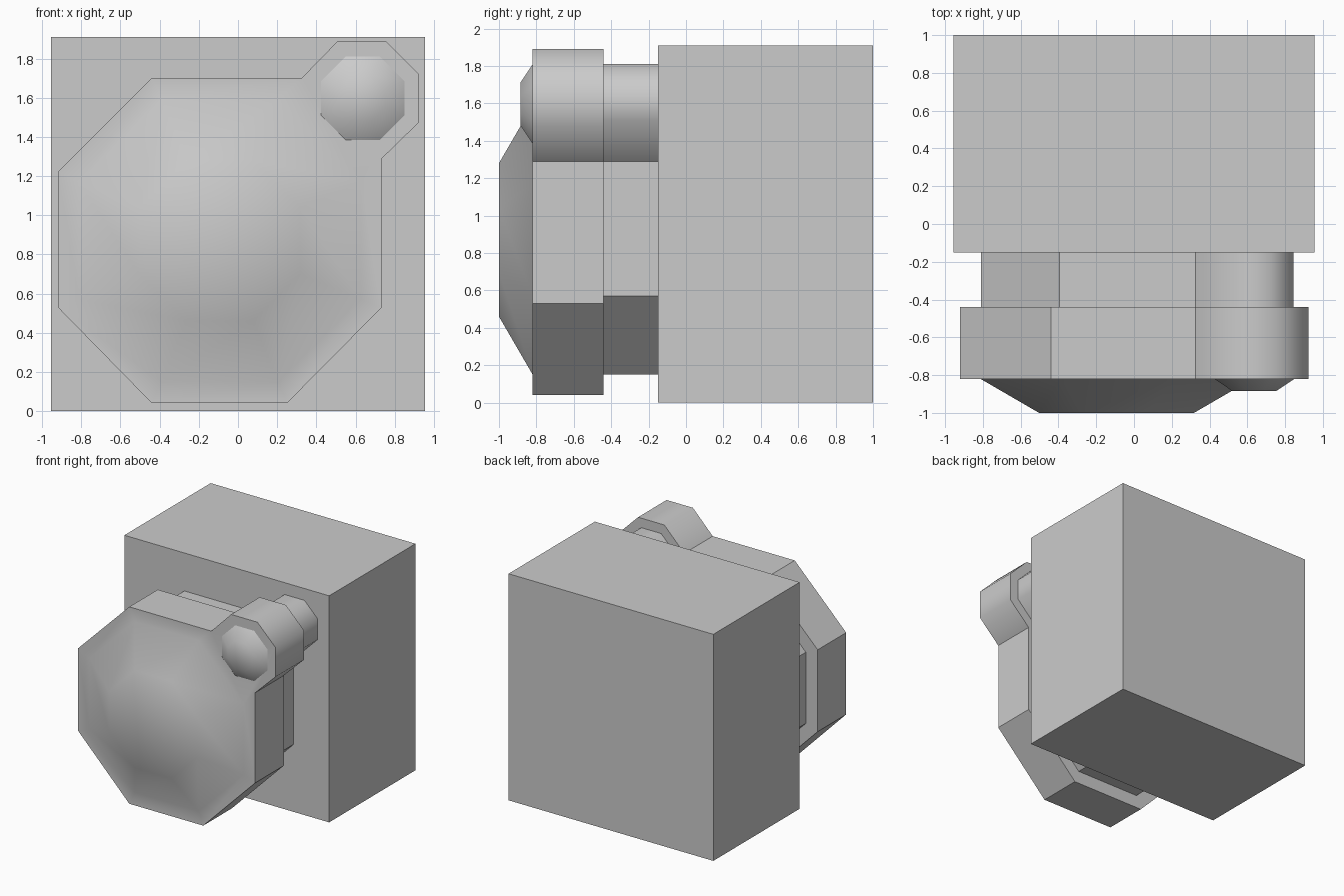
import bpy, bmesh, math

if "Cube" in bpy.data.objects:
    bpy.data.objects.remove(bpy.data.objects["Cube"])

grey = bpy.data.materials.new("light grey")
grey.diffuse_color = (0.6, 0.6, 0.6, 1)
grey.use_nodes = True
grey.node_tree.nodes["Principled BSDF"].inputs["Base Color"].default_value = grey.diffuse_color


def finish(bm, name):
    bmesh.ops.recalc_face_normals(bm, faces=bm.faces)
    me = bpy.data.meshes.new(name)
    bm.to_mesh(me)
    bm.free()
    me.materials.append(grey)
    ob = bpy.data.objects.new(name, me)
    bpy.context.collection.objects.link(ob)
    return ob


def octagon(cx, cz, a):
    """Corners from lower left, running bottom, right, top."""
    h = a * math.tan(math.pi / 8)
    return [(cx + x, cz + z) for x, z in
            [(-a, -h), (-h, -a), (h, -a), (a, -h), (a, h), (h, a), (-h, a), (-a, h)]]


def ring(bm, pts, y):
    return [bm.verts.new((x, y, z)) for x, z in pts]


def bridge(bm, a, b):
    n = len(a)
    return [bm.faces.new((a[i], a[(i + 1) % n], b[(i + 1) % n], b[i])) for i in range(n)]


def housing(pts, y_front, y_back):
    """Octagon with a lobe; the lobe is rounded, all other corners are sharp."""
    bm = bmesh.new()
    front, back = ring(bm, pts, y_front), ring(bm, pts, y_back)
    bridge(bm, front, back)
    bm.faces.new(back)
    for f in bm.faces:
        f.smooth = True
    for e in bm.edges:
        e.smooth = False
    for i in range(5, 9):
        bm.edges.get((front[i], back[i])).smooth = True
    return bm, front


def cap(bm, base, cx, cz, a, y):
    top = ring(bm, octagon(cx, cz, a), y)
    for f in bridge(bm, base, top) + [bm.faces.new(top)]:
        f.smooth = True


# rear block
bm = bmesh.new()
bmesh.ops.create_cube(bm, size=1)
for v in bm.verts:
    v.co = (v.co.x * 1.91, v.co.y * 1.15 + 0.425, v.co.z * 1.91 + 0.955)
finish(bm, "rear_block")

# neck, slightly embedded at both ends
neck = [(-0.81, 0.57), (-0.395, 0.15), (0.21, 0.15), (0.625, 0.57), (0.625, 1.29),
        (0.845, 1.51), (0.845, 1.69), (0.725, 1.81), (0.54, 1.81), (0.325, 1.59),
        (-0.395, 1.59), (-0.81, 1.17)]
bm, front = housing(neck, -0.45, -0.14)
bm.faces.new(front)
finish(bm, "neck")

# front housing with a large faceted dome blended into its face
head = [(-0.92, 0.53), (-0.44, 0.04), (0.25, 0.04), (0.735, 0.53), (0.735, 1.29),
        (0.925, 1.475), (0.925, 1.72), (0.755, 1.89), (0.51, 1.89), (0.325, 1.70),
        (-0.44, 1.70), (-0.92, 1.22)]
bm, front = housing(head, -0.82, -0.44)
base = ring(bm, octagon(-0.0925, 0.87, 0.72), -0.82)
anchors = [0, 1, 2, 3, 4, 9, 10, 11, 12]
for i in range(8):
    outer = [front[k % 12] for k in range(anchors[i], anchors[i + 1] + 1)]
    bm.faces.new(outer + [base[(i + 1) % 8], base[i]]).smooth = True
cap(bm, base, -0.0925, 0.87, 0.41, -1.0)
finish(bm, "front_housing")

# small lens on the lobe
bm = bmesh.new()
cap(bm, ring(bm, octagon(0.637, 1.597, 0.212), -0.82), 0.637, 1.597, 0.115, -0.885)
finish(bm, "small_lens")
